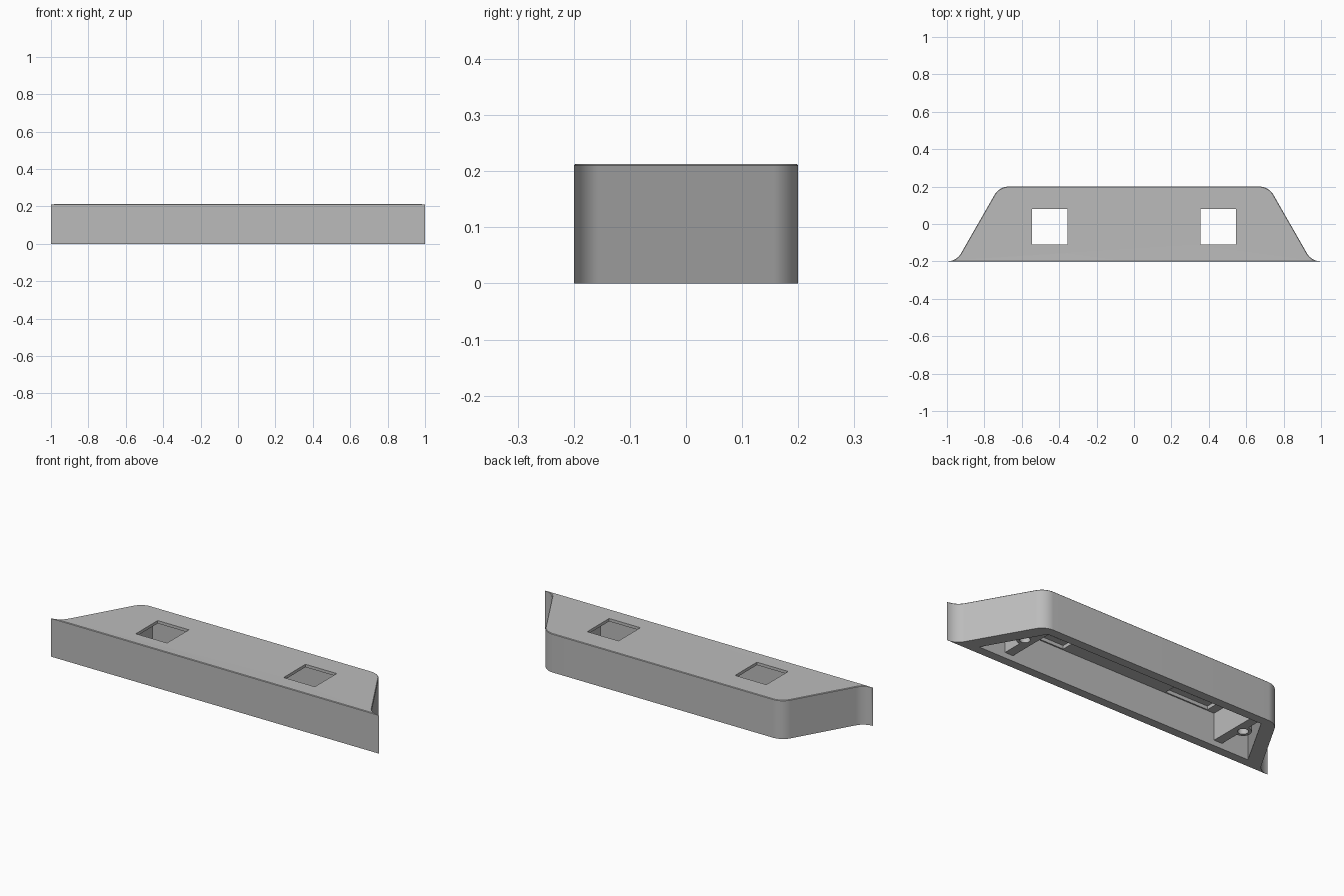
import bpy
import bmesh
from math import sin, cos, acos, pi, radians

cube = bpy.data.objects.get("Cube")
if cube:
    bpy.data.objects.remove(cube, do_unlink=True)

HEIGHT, DEPTH, RADIUS, EDGE = 0.213, 0.2, 0.087, 0.003
CEILING = 0.178
STEPS = 12

grey = bpy.data.materials.new("plain grey")
grey.use_nodes = True
colour = (0.5, 0.5, 0.5, 1)
grey.diffuse_color = colour
grey.node_tree.nodes["Principled BSDF"].inputs["Base Color"].default_value = colour


def outline(inset):
    """Trapezoid with rounded back corners and flared front tips."""
    right = []
    for i in range(STEPS + 1):
        a = radians(90 - 60 * i / STEPS)
        r = RADIUS - inset
        right.append((0.67 + r * cos(a), DEPTH - RADIUS + r * sin(a)))
    r = RADIUS + inset
    end = 1.5 * pi - acos((RADIUS - inset) / r)
    start = radians(210)
    for i in range(STEPS + 1):
        a = start + (end - start) * i / STEPS
        right.append((1 + r * cos(a), RADIUS - DEPTH + r * sin(a)))
    return right + [(-x, y) for x, y in reversed(right)]


def loft(name, layers):
    """Solid through stacked rings, given as (points, z)."""
    bm = bmesh.new()
    rings = [[bm.verts.new((x, y, z)) for x, y in pts] for pts, z in layers]
    bm.faces.new(rings[0])
    bm.faces.new(rings[-1])
    n = len(rings[0])
    for low, high in zip(rings, rings[1:]):
        for i in range(n):
            j = (i + 1) % n
            bm.faces.new((low[i], low[j], high[j], high[i]))
    bmesh.ops.recalc_face_normals(bm, faces=bm.faces)
    mesh = bpy.data.meshes.new(name)
    bm.to_mesh(mesh)
    bm.free()
    mesh.materials.append(grey)
    obj = bpy.data.objects.new(name, mesh)
    bpy.context.collection.objects.link(obj)
    return obj


def prism(name, pts, z0, z1):
    return loft(name, [(pts, z0), (pts, z1)])


def rect(x0, x1, y0, y1):
    return [(x0, y0), (x1, y0), (x1, y1), (x0, y1)]


def circle(x, y, r, n=32):
    return [(x + r * cos(2 * pi * i / n), y + r * sin(2 * pi * i / n)) for i in range(n)]


def activate(obj):
    bpy.ops.object.select_all(action="DESELECT")
    obj.select_set(True)
    bpy.context.view_layer.objects.active = obj


def cut(obj, cutter):
    activate(obj)
    mod = obj.modifiers.new("cut", "BOOLEAN")
    mod.operation = "DIFFERENCE"
    mod.solver = "EXACT"
    mod.object = cutter
    bpy.ops.object.modifier_apply(modifier=mod.name)
    bpy.data.objects.remove(cutter, do_unlink=True)


def smooth(obj):
    activate(obj)
    bpy.ops.object.shade_smooth_by_angle(angle=radians(30))


# Outer shell with a fine chamfer round the top
shell = loft("shell", [(outline(0), 0), (outline(0), HEIGHT - EDGE), (outline(EDGE), HEIGHT)])

# Hollow underside
cavity = [(-0.838, -0.152), (0.838, -0.152), (0.665, 0.152), (-0.665, 0.152)]
cut(shell, prism("cavity", cavity, -0.1, CEILING))

# Square openings, each with a wider recess on the inside
for side in (-1, 1):
    x = 0.45 * side
    cut(shell, prism("recess", rect(x - 0.13, x + 0.13, -0.145, 0.115), 0.1, 0.197))
    cut(shell, prism("opening", rect(x - 0.095, x + 0.095, -0.11, 0.08), 0.1, 0.3))
smooth(shell)

# Cross ribs and screw bosses inside each end
for side, label in ((1, "left"), (-1, "right")):
    hole = (0.68 * side, 0)
    rib = prism(label + "_rib", rect(*sorted((0.627 * side, 0.677 * side)), -0.154, 0.154), 0.03, CEILING + 0.002)
    boss = prism(label + "_screw_boss", circle(*hole, 0.042), 0.03, CEILING + 0.002)
    for part in (rib, boss):
        cut(part, prism("screw_hole", circle(*hole, 0.026), 0, 0.15))
        smooth(part)
